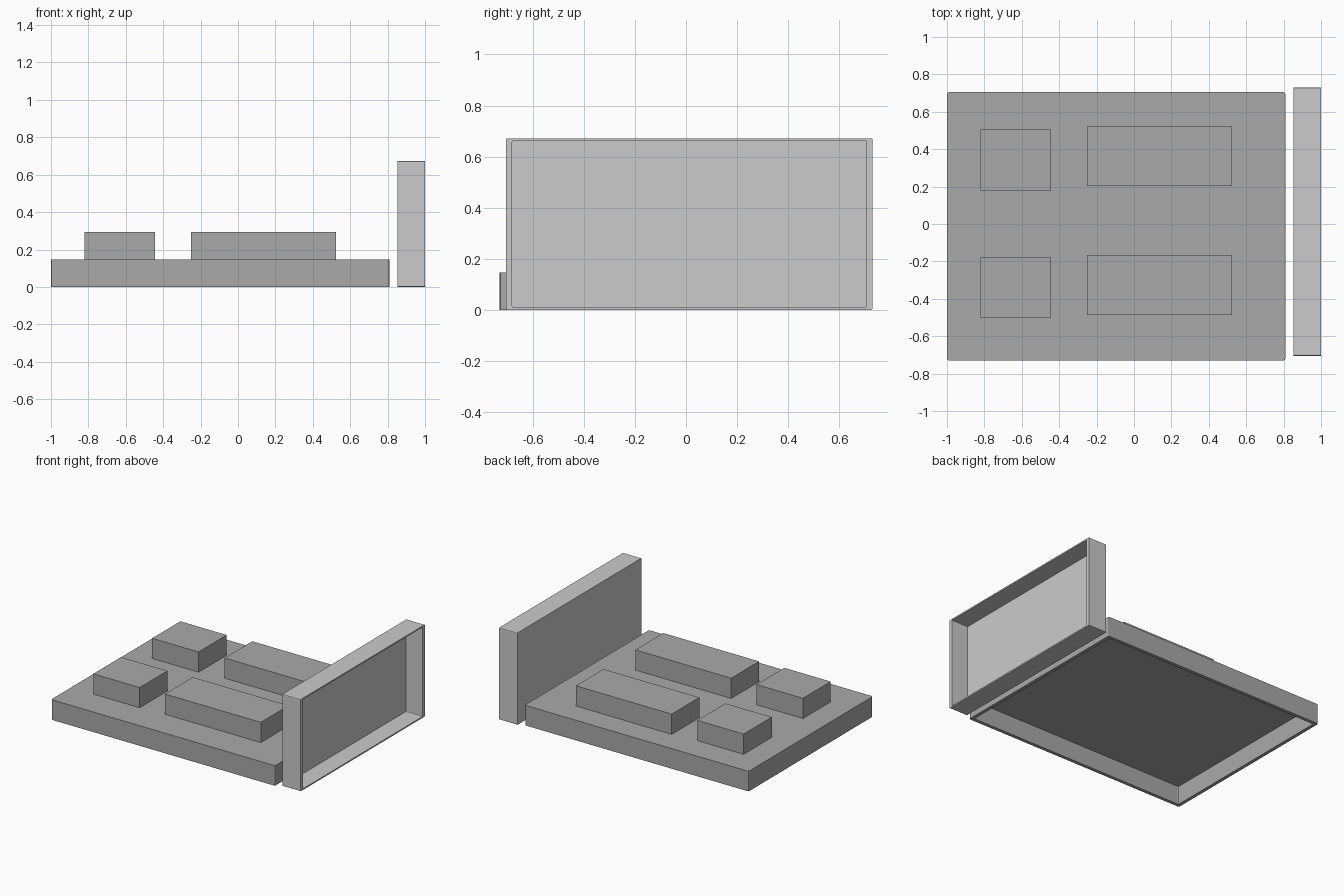
import bpy
import bmesh
from mathutils import Vector

if "Cube" in bpy.data.objects:
    bpy.data.objects.remove(bpy.data.objects["Cube"], do_unlink=True)


def make_material(name, grey):
    mat = bpy.data.materials.new(name)
    mat.use_nodes = True
    colour = (grey, grey, grey, 1)
    mat.diffuse_color = colour
    mat.node_tree.nodes["Principled BSDF"].inputs["Base Color"].default_value = colour
    return mat


def add_box(bm, low, high):
    low, high = Vector(low), Vector(high)
    verts = bmesh.ops.create_cube(bm, size=1)["verts"]
    for v in verts:
        v.co = (low + high) / 2 + v.co * (high - low)


def finish(bm, name, mat):
    bmesh.ops.recalc_face_normals(bm, faces=bm.faces)
    mesh = bpy.data.meshes.new(name)
    bm.to_mesh(mesh)
    bm.free()
    mesh.materials.append(mat)
    obj = bpy.data.objects.new(name, mesh)
    bpy.context.collection.objects.link(obj)
    return obj


def tray(name, low, high, opening, wall, depth, radius, mat):
    """Box with softened corners, hollowed out from the side facing opening."""
    bm = bmesh.new()
    add_box(bm, low, high)
    opening = Vector(opening)

    # Soften the four corner edges that run along the opening direction
    corners = [e for e in bm.edges
               if abs((e.verts[1].co - e.verts[0].co).normalized().dot(opening)) > 0.9]
    bmesh.ops.bevel(bm, geom=corners, offset=radius, segments=2, profile=0.5,
                    affect='EDGES')
    bm.normal_update()

    # Make a rim around the open side, then push the cavity in
    face = max(bm.faces, key=lambda f: f.normal.dot(opening))
    bmesh.ops.inset_region(bm, faces=[face], thickness=radius / 4)
    centre = (Vector(low) + Vector(high)) / 2
    half = (Vector(high) - Vector(low)) / 2
    reach = [max(abs(v.co[i] - centre[i]) for v in face.verts) for i in range(3)]
    for v in face.verts:
        for i in range(3):
            if not opening[i]:
                scale = (half[i] - wall[i]) / reach[i]
                v.co[i] = centre[i] + (v.co[i] - centre[i]) * scale
    cavity = bmesh.ops.extrude_discrete_faces(bm, faces=[face])["faces"][0]
    bmesh.ops.translate(bm, verts=cavity.verts, vec=-opening * depth)
    return finish(bm, name, mat)


mid_grey = make_material("mid grey", 0.4)
light_grey = make_material("light grey", 0.6)

# Wide base tray, open underneath
tray("base_tray", (-1, -0.73, 0), (0.81, 0.705, 0.147), (0, 0, -1),
     (0.025, 0.025, 0), 0.135, 0.012, mid_grey)

# Upright end tray, open on its outer side
tray("end_tray", (0.853, -0.705, 0), (1, 0.73, 0.672), (1, 0, 0),
     (0, 0.025, 0.01), 0.135, 0.006, light_grey)

# Raised blocks on the base: two short, two long
blocks = {
    "short_block_front": (-0.82, -0.445, -0.5, -0.18),
    "short_block_back": (-0.82, -0.445, 0.18, 0.505),
    "long_block_front": (-0.25, 0.525, -0.487, -0.165),
    "long_block_back": (-0.25, 0.525, 0.203, 0.522),
}
for name, (x0, x1, y0, y1) in blocks.items():
    bm = bmesh.new()
    add_box(bm, (x0, y0, 0.145), (x1, y1, 0.295))
    finish(bm, name, mid_grey)
